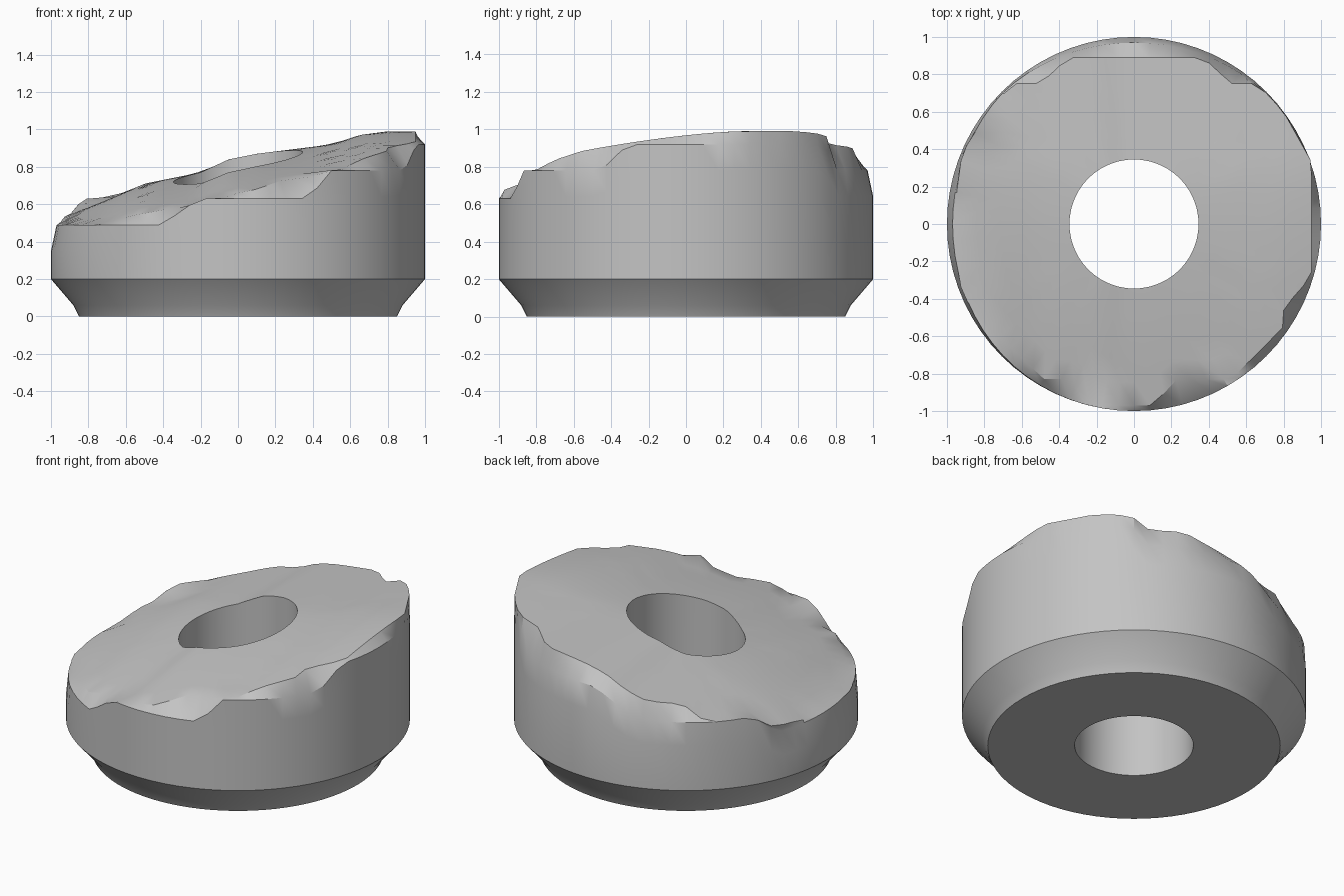
import bpy, bmesh
from math import sin, cos, pi, degrees
from mathutils import Vector, geometry

cube = bpy.data.objects.get("Cube")
if cube:
    bpy.data.objects.remove(cube, do_unlink=True)

SEGMENTS = 72
BORE = 0.345


def interp(points, t):
    """Piecewise linear lookup in a sorted list of pairs."""
    for (a, u), (b, v) in zip(points, points[1:]):
        if t <= b:
            return u + (v - u) * max(0, t - a) / (b - a)
    return points[-1][1]


# Slope of the broken top along x
SLOPE = [(-0.97, 0.49), (-0.92, 0.54), (-0.75, 0.6), (-0.5, 0.71), (-0.2, 0.77),
         (-0.05, 0.84), (0.1, 0.87), (0.5, 0.92), (0.65, 0.97), (0.8, 0.99), (0.95, 0.99)]

# Height of the outer wall by angle in degrees
WALL = [(0, 0.92), (48, 0.92), (55, 0.78), (92, 0.78), (108, 0.63), (148, 0.63),
        (158, 0.49), (246, 0.49), (258, 0.63), (292, 0.63), (300, 0.78),
        (333, 0.78), (342, 0.92), (360, 0.92)]

# Chipped outline of the top face
OUTLINE = [Vector(p) for p in (
    (0.95, 0.33), (0.8, 0.6), (0.66, 0.75), (0.52, 0.75), (0.37, 0.89), (-0.35, 0.89),
    (-0.5, 0.75), (-0.65, 0.75), (-0.78, 0.6), (-0.92, 0.38), (-0.97, 0), (-0.92, -0.38),
    (-0.78, -0.55), (-0.48, -0.83), (-0.35, -0.83), (-0.2, -0.97), (0.1, -0.97),
    (0.23, -0.83), (0.52, -0.83), (0.8, -0.55), (0.8, -0.45), (0.95, -0.28))]


def top_height(x, y):
    dip = 0.19 * (max(0, 0.3 - y) / 1.27) ** 1.5
    return max(0.49, interp(SLOPE, x) - dip)


def outline_radius(a):
    ray = Vector((cos(a), sin(a))) * 2
    for p, q in zip(OUTLINE, OUTLINE[1:] + OUTLINE[:1]):
        hit = geometry.intersect_line_line_2d(Vector((0, 0)), ray, p, q)
        if hit:
            return hit.length
    return 0.95


def column(a):
    """Cross-section at one angle, from the bore over the top and down the wall."""
    edge = outline_radius(a)
    wall = interp(WALL, degrees(a) % 360)
    # Slight rounding under the rim at the back and the low side
    taper = 0.03 * max(0, -cos(a), sin(a)) ** 4
    pts = [(BORE, 0)]
    for i in range(6):
        r = BORE + (edge - BORE) * i / 5
        z = top_height(r * cos(a), r * sin(a))
        pts.append((r, max(z, wall) if i == 5 else z))
    pts += [(1 - taper, wall), (1, wall - 0.14), (1, 0.2), (0.88, 0.06), (0.85, 0)]
    return [(r * cos(a), r * sin(a), z) for r, z in pts]


# Ring body with bevelled base and broken top
bm = bmesh.new()
cols = [[bm.verts.new(p) for p in column(2 * pi * i / SEGMENTS)] for i in range(SEGMENTS)]
for i, c in enumerate(cols):
    d = cols[(i + 1) % SEGMENTS]
    for j in range(len(c)):
        k = (j + 1) % len(c)
        bm.faces.new((c[j], c[k], d[k], d[j]))
bmesh.ops.recalc_face_normals(bm, faces=bm.faces)
mesh = bpy.data.meshes.new("broken_stone_ring")
bm.to_mesh(mesh)
bm.free()

body = bpy.data.objects.new("broken_stone_ring", mesh)
bpy.context.collection.objects.link(body)

# Plain stone colour
stone = bpy.data.materials.new("light grey stone")
stone.use_nodes = True
colour = (0.55, 0.55, 0.55, 1)
stone.diffuse_color = colour
stone.node_tree.nodes["Principled BSDF"].inputs["Base Color"].default_value = colour
mesh.materials.append(stone)

bpy.ops.object.select_all(action="DESELECT")
body.select_set(True)
bpy.context.view_layer.objects.active = body
bpy.ops.object.shade_smooth_by_angle(angle=pi / 6)
